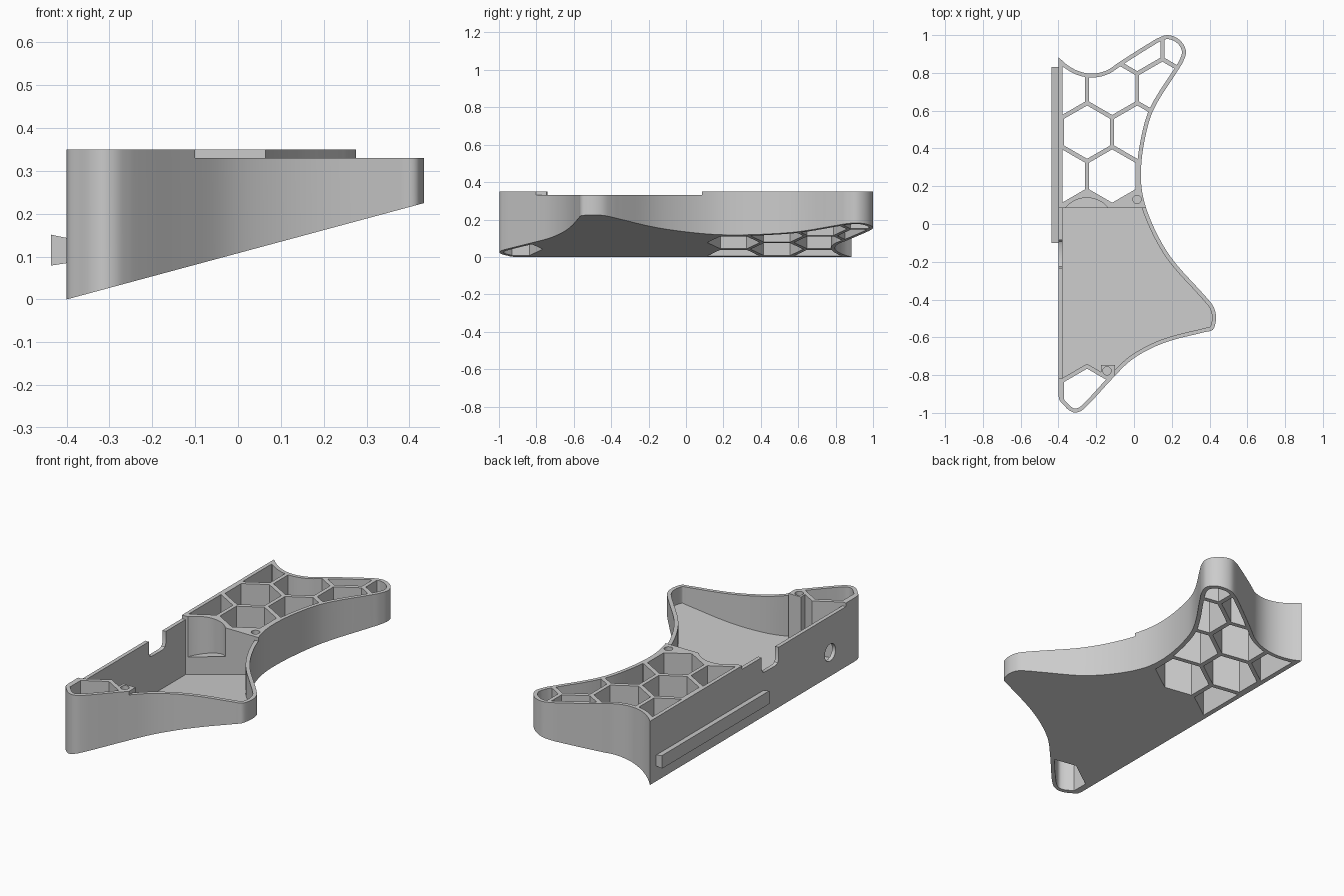
import bpy
import bmesh
from math import cos, sin, pi, sqrt
from mathutils import Vector
from mathutils.geometry import interpolate_bezier

if "Cube" in bpy.data.objects:
    bpy.data.objects.remove(bpy.data.objects["Cube"])

SLOPE = 0.2695      # tilt of the underside
LEFT = -0.40        # outer face of the flat wall
WALL = 0.021
TOP, RIM = 0.35, 0.33
FLOOR = 0.022
CELL = 0.2655       # honeycomb width across flats

grey = bpy.data.materials.new("plain_grey")
grey.use_nodes = True
grey.diffuse_color = (0.6, 0.6, 0.6, 1)
grey.node_tree.nodes["Principled BSDF"].inputs["Base Color"].default_value = (0.6, 0.6, 0.6, 1)


def loft(name, pairs):
    """Closed solids, each from two matching rings of points."""
    bm = bmesh.new()
    for ring_a, ring_b in pairs:
        a = [bm.verts.new(p) for p in ring_a]
        b = [bm.verts.new(p) for p in ring_b]
        bm.faces.new(a)
        bm.faces.new(b)
        for i in range(len(a)):
            j = (i + 1) % len(a)
            bm.faces.new((a[i], a[j], b[j], b[i]))
    bmesh.ops.recalc_face_normals(bm, faces=bm.faces)
    mesh = bpy.data.meshes.new(name)
    bm.to_mesh(mesh)
    bm.free()
    mesh.materials.append(grey)
    obj = bpy.data.objects.new(name, mesh)
    bpy.context.collection.objects.link(obj)
    return obj


def upright(plan, lift, top):
    """Rings of a vertical prism whose base follows the tilted underside."""
    return ([(x, y, SLOPE * (x - LEFT) + lift) for x, y in plan],
            [(x, y, top) for x, y in plan])


def circle(cx, cy, r, n=32):
    return [(cx + r * cos(2 * pi * i / n), cy + r * sin(2 * pi * i / n)) for i in range(n)]


def combine(target, cutter, operation, keep=False):
    mod = target.modifiers.new("cut", 'BOOLEAN')
    mod.operation, mod.object, mod.solver = operation, cutter, 'EXACT'
    graph = bpy.context.evaluated_depsgraph_get()
    mesh = bpy.data.meshes.new_from_object(target.evaluated_get(graph))
    target.modifiers.clear()
    target.data = mesh
    if not keep:
        bpy.data.objects.remove(cutter)


# Plan outline, from the back of the flat wall around to its front
path = [Vector(p) for p in (
    (LEFT, .884), (-.36, .847), (-.296, .81), (-.222, .796), (-.145, .813), (-.085, .852),
    (-.05, .875), (.09, .963), (.127, .984), (.18, 1), (.243, .973), (.275, .915),
    (.259, .857), (.24, .825), (.10, .598), (.063, .476), (.037, .291), (.045, .159),
    (.09, .016), (.19, -.169), (.35, -.352), (.386, -.392), (.422, -.44), (.434, -.487),
    (.43, -.53), (.416, -.561), (.38, -.571), (.19, -.619), (.085, -.661), (-.02, -.725),
    (-.116, -.82), (-.23, -.944), (-.258, -.972), (-.285, -.992), (-.315, -.998),
    (-.345, -.985), (-.372, -.958), (-.395, -.93), (LEFT, -.9))]


def tangent(i):
    if i in (0, len(path) - 1):
        j = min(i, len(path) - 2)
        return (path[j + 1] - path[j]).normalized()
    return ((path[i] - path[i - 1]).normalized() + (path[i + 1] - path[i]).normalized()).normalized()


curve = []
for i in range(len(path) - 1):
    a, b = path[i], path[i + 1]
    reach = (b - a).length / 3
    curve += interpolate_bezier(a, a + tangent(i) * reach, b - tangent(i + 1) * reach, b, 6)[:-1]
curve.append(path[-1])
outline = [(p.x, p.y) for p in curve]

# Inner face of the wall
inner = []
for i, p in enumerate(curve):
    d = (curve[min(i + 1, len(curve) - 1)] - curve[max(i - 1, 0)]).normalized()
    q = (p.x + d.y * WALL, p.y - d.x * WALL)
    if q[0] > LEFT + WALL + .001:
        inner.append(q)
inside = LEFT + WALL
inner = [(inside, inner[0][1])] + inner + [(inside, inner[-1][1])]

body = loft("bracket_body", [upright(outline, 0, TOP)])

# Open honeycomb cells, limited to the space inside the wall
side = CELL / sqrt(3)
radius = side - WALL / sqrt(3)
cells = []
for row, columns in ((3, 3), (2, 3), (1, 2), (0, 2), (-5, 1)):
    for column in range(columns):
        cx = -0.381 + CELL * (column + 0.5 * (row % 2))
        cy = 0.254 + 1.5 * side * row * 1.01
        ring = [(cx + radius * sin(k * pi / 3), cy + radius * cos(k * pi / 3)) for k in range(6)]
        cells.append(upright(ring, -0.2, 0.6))
honeycomb = loft("honeycomb_cutter", cells)
combine(honeycomb, loft("core", [upright(inner, -0.1, 0.5)]), 'INTERSECT')
combine(body, honeycomb, 'DIFFERENCE')

# Tray between the two honeycomb ends, leaving a square screw post
zone = [(-.6, .085), (.6, .085), (.6, -.83), (-.116, -.817), (-.249, -.74),
        (-.381, -.817), (-.6, -.817)]
post = [(-.176, -.86), (-.10, -.86), (-.10, -.746), (-.176, -.746)]


def zone_cutter(low, high):
    cutter = loft("zone_cutter", [([(x, y, low) for x, y in zone], [(x, y, high) for x, y in zone])])
    combine(cutter, loft("post", [upright(post, -1, 1)]), 'DIFFERENCE')
    return cutter


core = loft("floor_core", [upright(inner, FLOOR, 0.55)])
tray = zone_cutter(-0.3, 0.5)
combine(tray, core, 'INTERSECT', keep=True)
combine(body, tray, 'DIFFERENCE')
combine(body, zone_cutter(RIM, 0.45), 'DIFFERENCE')

# Rounded recess in the back wall of the tray
recess = loft("recess_cutter", [upright(circle(-.25, -.007, .146, 48), 0.12, 0.5)])
combine(recess, core, 'INTERSECT')
combine(body, recess, 'DIFFERENCE')

# Screw holes
for x, y in ((-.143, -.778), (.016, .13)):
    hole = loft("screw_cutter", [([(a, b, .2) for a, b in circle(x, y, .022)],
                                  [(a, b, .5) for a, b in circle(x, y, .022)])])
    combine(body, hole, 'DIFFERENCE')

# Round opening and cable notch through the flat wall
notch = [(-.085, .5), (-.085, .265), (-.093, .248), (-.11, .24),
         (-.208, .24), (-.225, .248), (-.233, .265), (-.233, .5)]
for profile in (circle(-.68, .13, .047), notch):
    cutter = loft("wall_cutter", [([(LEFT - .1, y, z) for y, z in profile],
                                   [(LEFT + .045, y, z) for y, z in profile])])
    combine(body, cutter, 'DIFFERENCE')

# Dovetail rail on the outside of the flat wall
dovetail = [(-.436, .079), (-.436, .151), (LEFT + .003, .143), (LEFT + .003, .085)]
rail = loft("dovetail_rail", [([(x, -.1, z) for x, z in dovetail],
                               [(x, .83, z) for x, z in dovetail])])

# Smooth curves with crisp edges
bpy.ops.object.select_all(action='DESELECT')
body.select_set(True)
bpy.context.view_layer.objects.active = body
bpy.ops.object.shade_smooth_by_angle(angle=pi / 7)
